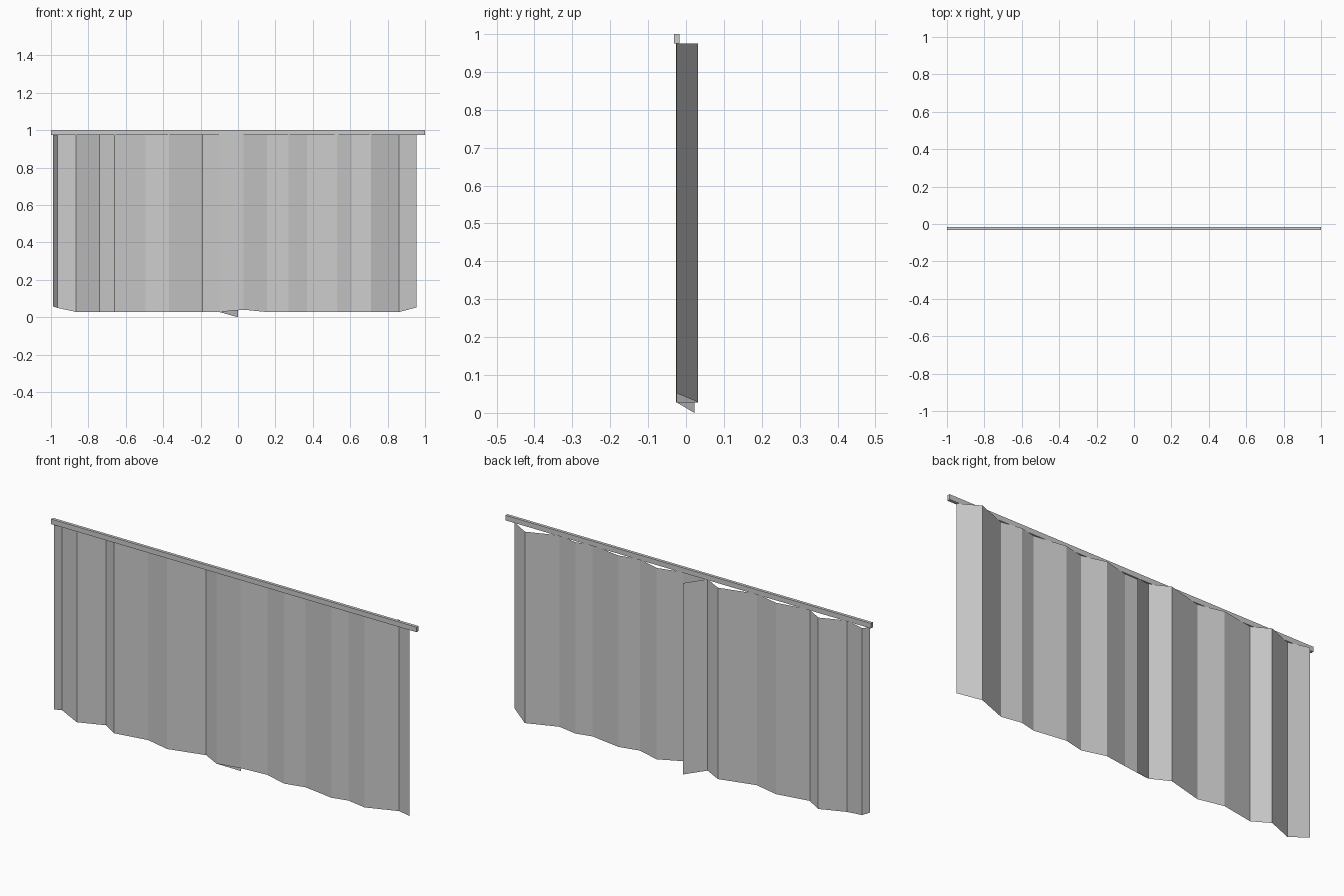
import bpy

if "Cube" in bpy.data.objects:
    bpy.data.objects.remove(bpy.data.objects["Cube"])

TOP = 0.975   # curtain top edge
HEM = 0.028   # usual curtain bottom edge


def make_object(name, verts, faces):
    mesh = bpy.data.meshes.new(name)
    mesh.from_pydata(verts, [], faces)
    mesh.update()
    obj = bpy.data.objects.new(name, mesh)
    bpy.context.collection.objects.link(obj)
    return obj


def pleated_sheet(name, folds):
    """Hang a flat-faced sheet on a zigzag; each fold is (x, y[, bottom z[, top z]])."""
    verts = []
    for fold in folds:
        x, y = fold[:2]
        bottom = fold[2] if len(fold) > 2 else HEM
        top = fold[3] if len(fold) > 3 else TOP
        verts += [(x, y, bottom), (x, y, top)]
    faces = [(2 * i, 2 * i + 2, 2 * i + 3, 2 * i + 1) for i in range(len(folds) - 1)]
    return make_object(name, verts, faces)


# Left curtain, ending in the loose flap that overlaps behind the centre
pleated_sheet("left_curtain", [
    (-0.99, -0.025, 0.058), (-0.965, 0.003, 0.05), (-0.865, -0.025),
    (-0.74, 0.024), (-0.66, -0.025), (-0.495, 0.004), (-0.37, -0.025),
    (-0.19, 0.022), (-0.1, -0.025), (0.0, 0.022, 0.0, 0.947),
])

# Right curtain, starting in front of the flap
pleated_sheet("right_curtain", [
    (-0.1, -0.026), (0.03, -0.024, 0.04), (0.155, 0.008), (0.27, -0.025),
    (0.37, -0.002), (0.53, -0.026), (0.61, -0.007), (0.71, -0.025),
    (0.86, 0.032), (0.955, -0.025, 0.052),
])

# Rail along the top
bpy.ops.mesh.primitive_cube_add(size=1, location=(0, -0.0245, 0.9875))
rail = bpy.context.object
rail.name = "curtain_rail"
rail.scale = (2.0, 0.015, 0.025)
bpy.ops.object.transform_apply(location=False, rotation=False, scale=True)
